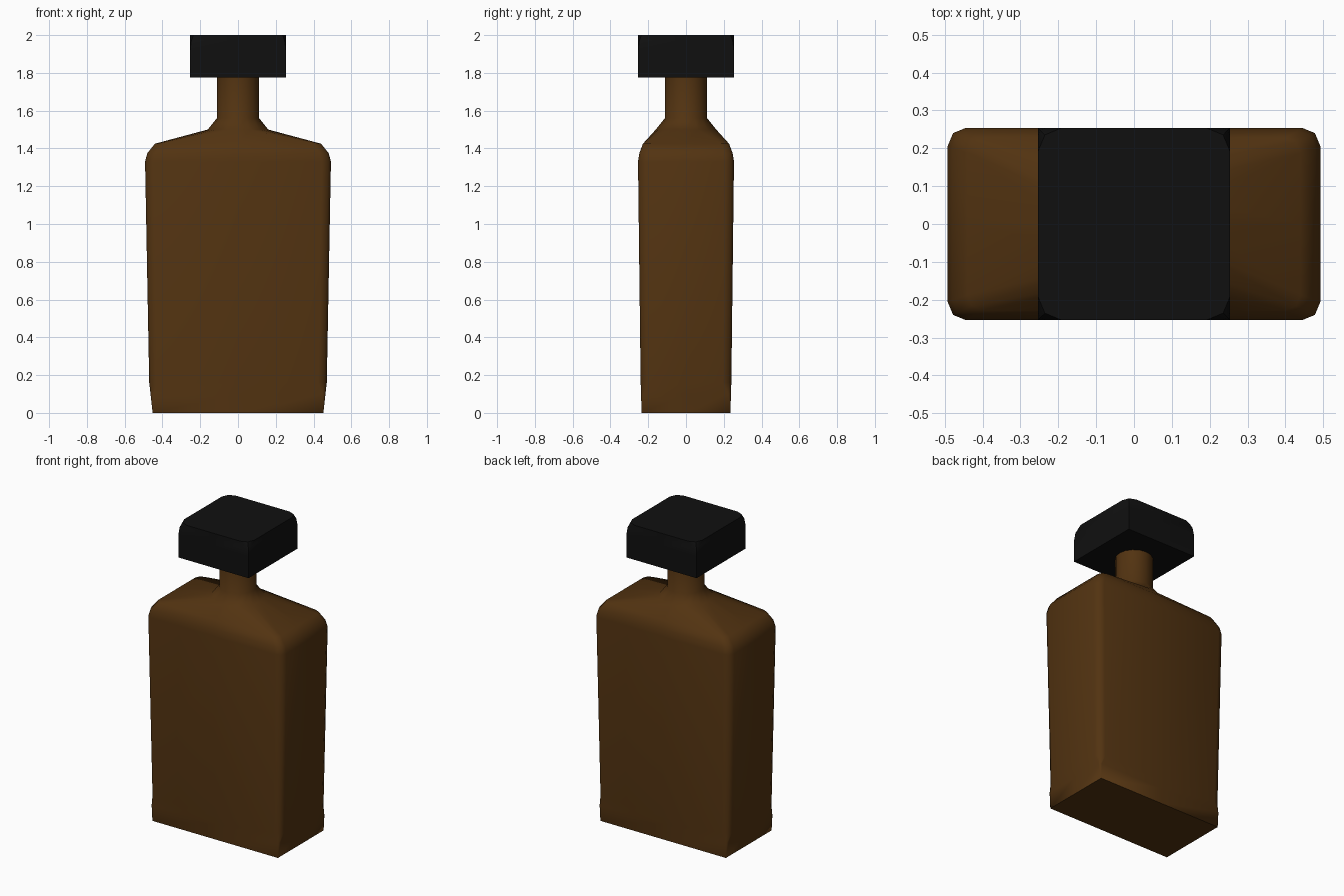
import bpy, bmesh, math

cube = bpy.data.objects.get("Cube")
if cube:
    bpy.data.objects.remove(cube, do_unlink=True)


def make_material(name, colour):
    mat = bpy.data.materials.new(name)
    mat.use_nodes = True
    mat.diffuse_color = colour
    bsdf = next(n for n in mat.node_tree.nodes if n.type == 'BSDF_PRINCIPLED')
    bsdf.inputs["Base Color"].default_value = colour
    return mat


def box_ring(hx, hy, r, z):
    """Rectangle with three points per rounded corner and one per side middle."""
    pts = []
    for k, (sx, sy) in enumerate([(1, 1), (-1, 1), (-1, -1), (1, -1)]):
        pts.append([(hx, 0, z), (0, hy, z), (-hx, 0, z), (0, -hy, z)][k])
        for i in range(3):
            a = math.pi / 2 * k + math.pi / 4 * i
            pts.append((sx * (hx - r) + r * math.cos(a),
                        sy * (hy - r) + r * math.sin(a), z))
    return pts


def round_ring(radius, z):
    """Circle with the same point count as the box ring."""
    return [(radius * math.cos(math.tau * i / 16),
             radius * math.sin(math.tau * i / 16), z) for i in range(16)]


def loft(name, rings, mat, angle):
    """Skin a stack of rings and close both ends."""
    bm = bmesh.new()
    rows = [[bm.verts.new(p) for p in ring] for ring in rings]
    for low, high in zip(rows, rows[1:]):
        for i in range(len(low)):
            j = (i + 1) % len(low)
            bm.faces.new((low[i], low[j], high[j], high[i]))
    bm.faces.new(rows[0][::-1])
    bm.faces.new(rows[-1])
    bmesh.ops.remove_doubles(bm, verts=bm.verts, dist=0.0005)
    bmesh.ops.recalc_face_normals(bm, faces=bm.faces)
    mesh = bpy.data.meshes.new(name)
    bm.to_mesh(mesh)
    bm.free()
    mesh.materials.append(mat)
    obj = bpy.data.objects.new(name, mesh)
    bpy.context.collection.objects.link(obj)
    bpy.ops.object.select_all(action='DESELECT')
    obj.select_set(True)
    bpy.context.view_layer.objects.active = obj
    bpy.ops.object.shade_smooth_by_angle(angle=math.radians(angle))
    return obj


amber = make_material("amber glass", (0.085, 0.033, 0.0055, 1))
black = make_material("black plastic", (0.005, 0.005, 0.005, 1))

# Bottle: square foot, flared body, rounded shoulder, round neck
loft("bottle", [
    box_ring(0.452, 0.235, 0, 0),
    box_ring(0.463, 0.238, 0.015, 0.1),
    box_ring(0.470, 0.240, 0.045, 0.16),
    box_ring(0.492, 0.254, 0.048, 1.33),
    box_ring(0.480, 0.247, 0.046, 1.375),
    box_ring(0.440, 0.228, 0.040, 1.425),
    round_ring(0.16, 1.5),
    round_ring(0.112, 1.56),
    round_ring(0.112, 1.79),
], amber, 50)

# Cap: square block whose upper corners round off
loft("cap", [
    box_ring(0.253, 0.253, 0, 1.775),
    box_ring(0.253, 0.253, 0, 1.92),
    box_ring(0.253, 0.253, 0.02, 1.97),
    box_ring(0.253, 0.253, 0.06, 2.0),
], black, 35)
